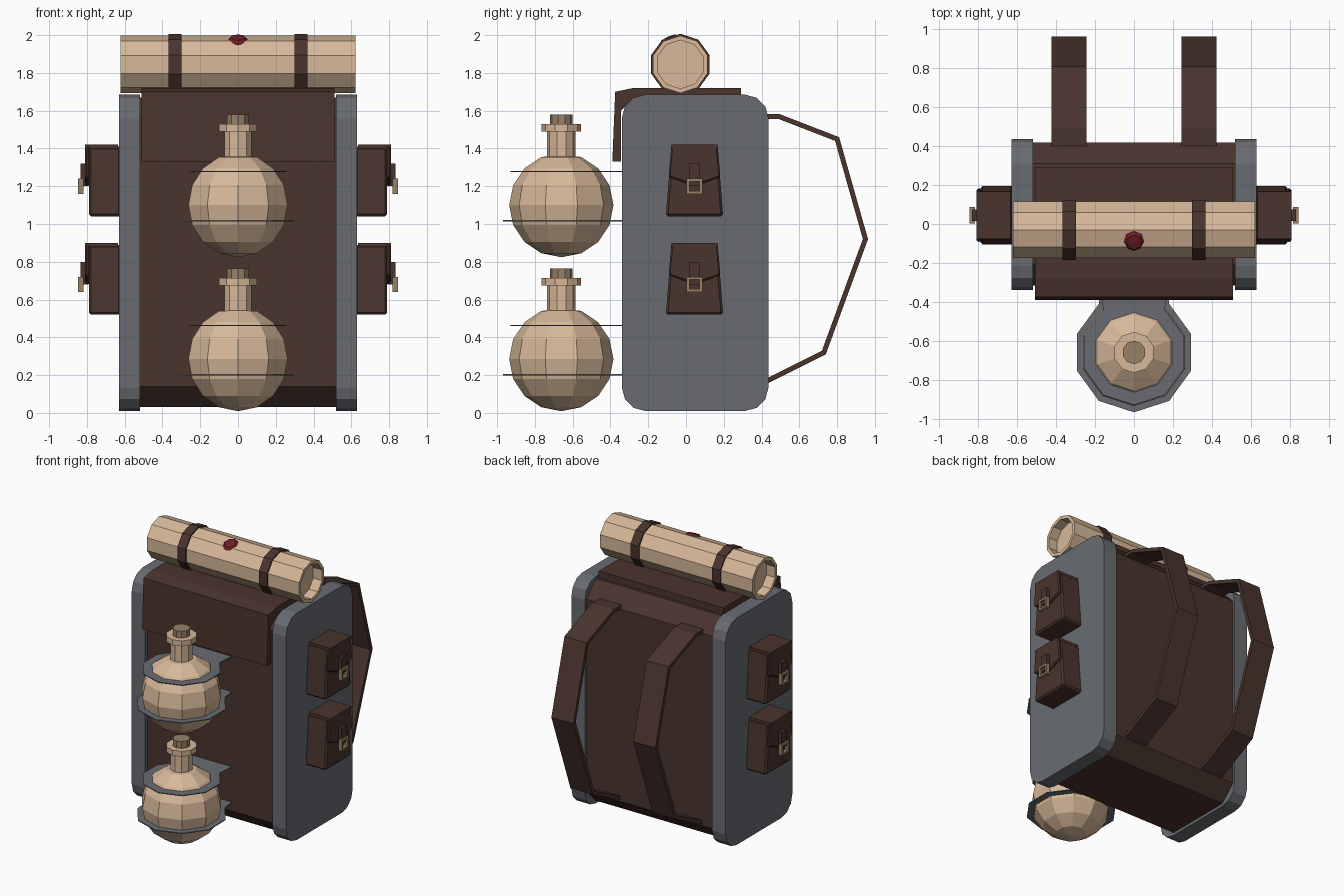
import bpy, bmesh, math
from mathutils import Vector, Matrix

if "Cube" in bpy.data.objects:
    bpy.data.objects.remove(bpy.data.objects["Cube"], do_unlink=True)


def material(name, rgb):
    m = bpy.data.materials.new(name)
    m.use_nodes = True
    m.diffuse_color = (*rgb, 1)
    for node in m.node_tree.nodes:
        if node.type == "BSDF_PRINCIPLED":
            node.inputs["Base Color"].default_value = (*rgb, 1)
    return m


LEATHER = material("dark_leather", (0.068, 0.034, 0.026))
GREY = material("grey_canvas", (0.14, 0.148, 0.165))
TAN = material("tan_cloth", (0.68, 0.48, 0.32))
BRASS = material("cork_and_brass", (0.31, 0.22, 0.135))
RED = material("red_wax", (0.16, 0.012, 0.018))


def finish(name, bm, mat, bevel=0):
    bmesh.ops.remove_doubles(bm, verts=bm.verts, dist=0.0002)
    bmesh.ops.recalc_face_normals(bm, faces=bm.faces)
    me = bpy.data.meshes.new(name)
    bm.to_mesh(me)
    bm.free()
    me.materials.append(mat)
    ob = bpy.data.objects.new(name, me)
    bpy.context.collection.objects.link(ob)
    if bevel:
        mod = ob.modifiers.new("bevel", "BEVEL")
        mod.width, mod.segments = bevel, 1
        mod.limit_method = "ANGLE"
        mod.angle_limit = math.radians(50)
    return ob


def point(axis, p, h):
    return Vector((h, *p)) if axis == "x" else Vector((*p, h))


def prism(name, pts, a, b, mat, bevel=0, axis="x"):
    """Extrude a flat outline from a to b along an axis."""
    bm = bmesh.new()
    lo, hi = [[bm.verts.new(point(axis, p, h)) for p in pts] for h in (a, b)]
    bm.faces.new(lo)
    bm.faces.new(hi)
    for i in range(len(pts)):
        j = (i + 1) % len(pts)
        bm.faces.new((lo[i], lo[j], hi[j], hi[i]))
    return finish(name, bm, mat, bevel)


def frame(name, outer, inner, a, b, mat, axis):
    """Flat frame between two matching outlines."""
    bm = bmesh.new()
    loops = [[bm.verts.new(point(axis, p, h)) for p in pts]
             for pts, h in ((outer, a), (outer, b), (inner, b), (inner, a))]
    n = len(outer)
    for k in range(4):
        p, q = loops[k], loops[(k + 1) % 4]
        for i in range(n):
            j = (i + 1) % n
            bm.faces.new((p[i], p[j], q[j], q[i]))
    return finish(name, bm, mat)


def lathe(name, profile, mat, loc, axis="z", sides=10):
    """Spin (radius, height) pairs around an axis."""
    bm = bmesh.new()
    rings = []
    for r, h in profile:
        ring = []
        for i in range(sides):
            t = math.tau * i / sides
            s, c = r * math.sin(t), r * math.cos(t)
            ring.append(bm.verts.new((h, s, c) if axis == "x" else (s, -c, h)))
        rings.append(ring)
    for p, q in zip(rings, rings[1:]):
        for i in range(sides):
            j = (i + 1) % sides
            bm.faces.new((p[i], p[j], q[j], q[i]))
    ob = finish(name, bm, mat)
    ob.location = loc
    return ob


def rect(y0, y1, z0, z1):
    return [(y0, z0), (y1, z0), (y1, z1), (y0, z1)]


def rounded(y0, y1, z0, z1, r, steps):
    pts = []
    corners = [(y1 - r, z1 - r), (y0 + r, z1 - r), (y0 + r, z0 + r), (y1 - r, z0 + r)]
    for k, (cy, cz) in enumerate(corners):
        for i in range(steps + 1):
            t = math.pi / 2 * (k + i / steps)
            pts.append((cy + r * math.cos(t), cz + r * math.sin(t)))
    return pts


# Main bag and lid with front flap
prism("bag_body", rounded(-0.315, 0.42, 0.03, 1.67, 0.11, 1), -0.53, 0.53, LEATHER)
prism("lid_flap", [(-0.39, 1.33), (-0.375, 1.70), (-0.28, 1.72), (0.29, 1.72),
                   (0.29, 1.64), (-0.30, 1.64), (-0.345, 1.60), (-0.345, 1.33)],
      -0.51, 0.51, LEATHER)


def pouch(side, z, label):
    """Side pouch with flap, strap and buckle; z is its base."""
    c = 0.045

    def part(name, pts, x0, x1, mat, bevel=0):
        pts = [(c + y, z + h) for y, h in pts]
        prism(f"{label}_{name}", pts, side * x0, side * x1, mat, bevel)

    part("pouch", [(-0.152, 0), (0.152, 0), (0.122, 0.37), (-0.122, 0.37)],
         0.62, 0.79, LEATHER, 0.012)
    part("pouch_lid", rect(-0.122, 0.122, 0.36, 0.38), 0.635, 0.81, LEATHER)
    part("pouch_flap", [(-0.122, 0.38), (-0.137, 0.21), (0, 0.16),
                        (0.137, 0.21), (0.122, 0.38)], 0.785, 0.81, LEATHER, 0.008)
    part("pouch_strap", rect(-0.03, 0.03, 0.16, 0.28), 0.805, 0.833, LEATHER)
    mid = z + 0.16
    outer = rect(c - 0.042, c + 0.042, mid - 0.04, mid + 0.04)
    inner = rect(c - 0.026, c + 0.026, mid - 0.025, mid + 0.025)
    frame(f"{label}_buckle", outer, inner, side * 0.818, side * 0.846, BRASS, "x")


# Shoulder strap path in the y-z plane
STRAP = [(0.40, 1.57), (0.49, 1.57), (0.80, 1.45), (0.95, 0.92), (0.73, 0.32), (0.40, 0.155)]

for side, word in ((1, "left"), (-1, "right")):
    prism(f"{word}_side_panel", rounded(-0.34, 0.437, 0.01, 1.685, 0.125, 3),
          side * 0.52, side * 0.63, GREY)
    for z, level in ((1.04, "upper"), (0.52, "lower")):
        pouch(side, z, f"{word}_{level}")

    bm = bmesh.new()
    rows = [[bm.verts.new((side * 0.335 + dx, y, z)) for dx in (-0.09, 0.09)]
            for y, z in STRAP]
    for p, q in zip(rows, rows[1:]):
        bm.faces.new((p[0], p[1], q[1], q[0]))
    strap = finish(f"{word}_shoulder_strap", bm, LEATHER)
    mod = strap.modifiers.new("thickness", "SOLIDIFY")
    mod.thickness, mod.offset, mod.use_even_offset = 0.026, 0, True

# Bedroll with recessed ends and two bands
ROLL = (0, -0.03, 1.845)
lathe("bedroll", [(0, -0.55), (0.128, -0.55), (0.128, -0.622), (0.152, -0.622),
                  (0.152, 0.622), (0.128, 0.622), (0.128, 0.55), (0, 0.55)],
      TAN, ROLL, "x")
for side, word in ((1, "left"), (-1, "right")):
    m = side * 0.333
    lathe(f"{word}_bedroll_band", [(0.14, m - 0.034), (0.162, m - 0.034),
                                   (0.162, m + 0.034), (0.14, m + 0.034)],
          LEATHER, ROLL, "x")

# Wax seal on the roll
seal = lathe("wax_seal", [(0, -0.02), (0.04, -0.018), (0.056, 0), (0.04, 0.016), (0, 0.02)],
             RED, (0, -0.088, 1.973), sides=8)
seal.rotation_euler = (math.radians(24), 0, 0)

# Flasks in flat holders
R = 0.276
BELLY = [(R * math.sin(math.pi * i / 8), -R * math.cos(math.pi * i / 8)) for i in range(8)]
NECK = [(0.076, 0.258), (0.076, 0.39), (0.105, 0.39), (0.105, 0.43), (0, 0.43)]


def decagon(r):
    return [(r * math.sin(math.tau * i / 10), -0.66 - r * math.cos(math.tau * i / 10))
            for i in range(10)]


def holder(name, z, r_out, r_in):
    outer, inner = decagon(r_out), decagon(r_in)
    # Square tab reaching back to the bag
    back = outer[5]
    outer[5:6] = [(0.17, -0.31), (-0.17, -0.31)]
    inner[5:6] = [inner[5], inner[5]]
    frame(name, outer, inner, z - 0.003, z + 0.003, GREY, "z")


for z, level in ((1.10, "upper"), (0.285, "lower")):
    lathe(f"{level}_flask", BELLY + NECK, TAN, (0, -0.66, z))
    lathe(f"{level}_cork", [(0, 0.42), (0.06, 0.42), (0.06, 0.48), (0, 0.48)],
          BRASS, (0, -0.66, z))
    holder(f"{level}_flask_top_holder", z + 0.178, 0.27, 0.195)
    holder(f"{level}_flask_bottom_holder", z - 0.083, 0.308, 0.245)
